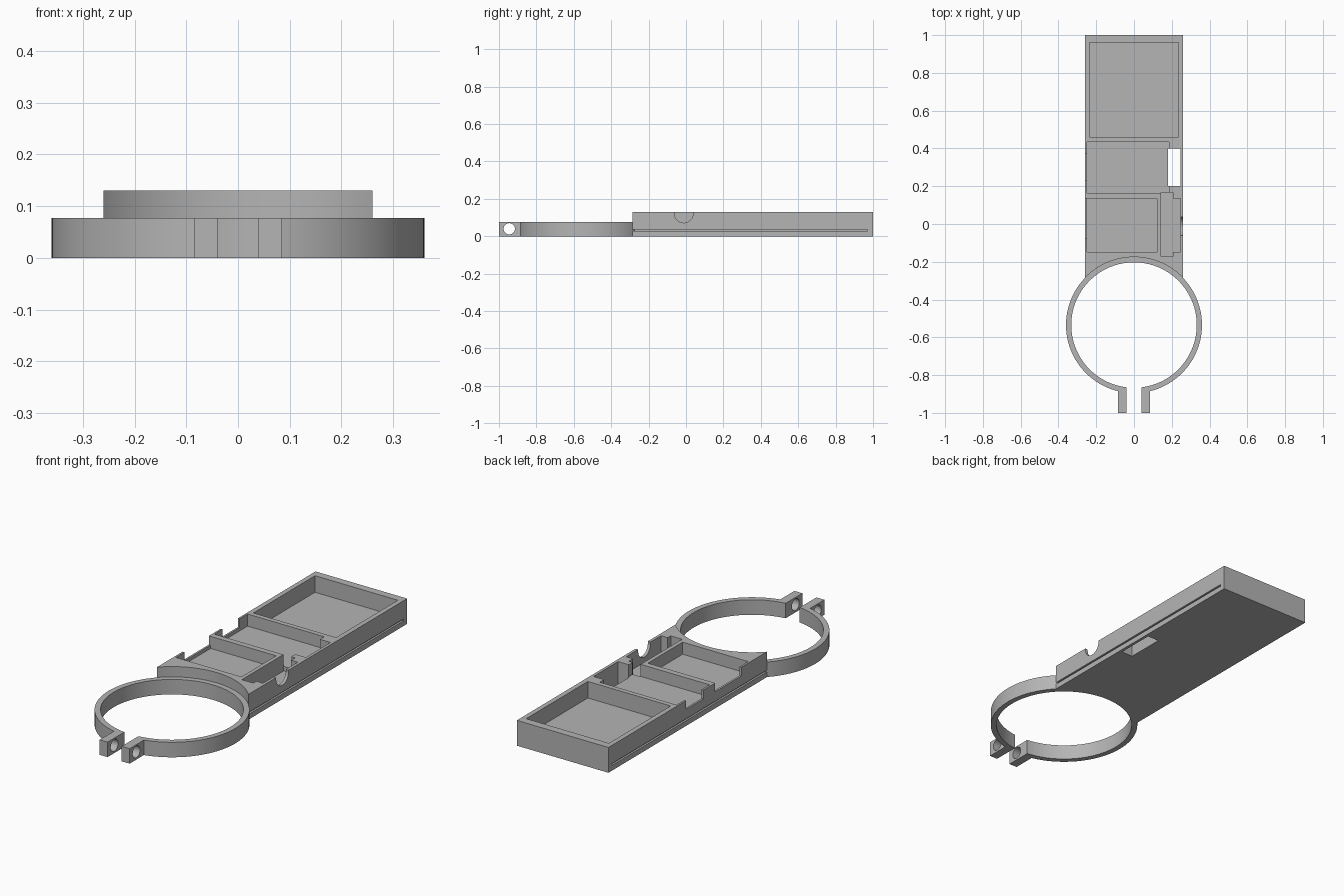
import bpy, math

old = bpy.data.objects.get("Cube")
if old:
    bpy.data.objects.remove(old, do_unlink=True)

RING_Y, OUTER, BORE = -0.535, 0.36, 0.332
RING_H, TRAY_H = 0.077, 0.13

grey = bpy.data.materials.new("plain grey")
grey.use_nodes = True
colour = (0.46, 0.46, 0.46, 1)
grey.diffuse_color = colour
grey.node_tree.nodes["Principled BSDF"].inputs["Base Color"].default_value = colour


def box(name, x0, x1, y0, y1, z0, z1):
    bpy.ops.mesh.primitive_cube_add(size=1, location=((x0 + x1) / 2, (y0 + y1) / 2, (z0 + z1) / 2))
    ob = bpy.context.object
    ob.name = name
    ob.scale = (x1 - x0, y1 - y0, z1 - z0)
    bpy.ops.object.transform_apply(location=True, rotation=True, scale=True)
    return ob


def disc(name, radius, z0, z1):
    bpy.ops.mesh.primitive_cylinder_add(vertices=128, radius=radius, depth=z1 - z0,
                                        location=(0, RING_Y, (z0 + z1) / 2))
    bpy.context.object.name = name
    return bpy.context.object


def cross_hole(name, radius, x0, x1, y, z):
    bpy.ops.mesh.primitive_cylinder_add(vertices=48, radius=radius, depth=x1 - x0,
                                        location=((x0 + x1) / 2, y, z),
                                        rotation=(0, math.pi / 2, 0))
    bpy.context.object.name = name
    return bpy.context.object


def combine(body, tool, operation):
    mod = body.modifiers.new(tool.name, "BOOLEAN")
    mod.operation, mod.object, mod.solver = operation, tool, "EXACT"
    tool.hide_render = True
    bpy.context.view_layer.objects.active = body
    bpy.ops.object.modifier_apply(modifier=mod.name)
    bpy.data.objects.remove(tool, do_unlink=True)


# Solid tray, clamp disc and clamp ears
body = box("clamp_tray", -0.26, 0.26, -0.3, 1, 0, TRAY_H)
combine(body, disc("clamp_disc", OUTER, 0, RING_H), "UNION")
for side in (-1, 1):
    xs = sorted((side * 0.03, side * 0.085))
    combine(body, box("ear", *xs, -1, -0.84, 0, RING_H), "UNION")

# Clamp ring bore, step above the ring, gap and bolt hole
top = TRAY_H + 0.1
cutters = [
    disc("ring_step", OUTER, RING_H, top),
    disc("ring_bore", BORE, -0.1, top + 0.1),
    box("clamp_gap", -0.04, 0.04, -1.1, -0.7, -0.1, top),
    cross_hole("bolt_hole", 0.03, -0.2, 0.2, -0.945, 0.04),
    # Pockets in the tray
    box("large_pocket", -0.235, 0.235, 0.46, 0.96, 0.045, top),
    box("middle_pocket", -0.25, 0.185, 0.165, 0.435, 0.068, top),
    box("front_pocket", -0.25, 0.122, -0.147, 0.135, 0.068, top),
    box("switch_pocket", 0.142, 0.207, -0.172, 0.168, 0.045, top),
    box("switch_side", 0.2, 0.245, -0.147, 0.135, 0.045, top),
    box("through_slot", 0.18, 0.245, 0.2, 0.4, -0.1, top),
    # Side wall openings
    box("middle_notch", -0.3, -0.24, 0.23, 0.37, 0.085, top),
    box("front_notch", -0.3, -0.24, -0.077, 0.135, 0.085, top),
    cross_hole("switch_notch", 0.05, 0.225, 0.3, -0.012, 0.122),
    box("switch_notch_mouth", 0.225, 0.3, -0.062, 0.038, 0.122, top),
    # Long grooves in both sides
    box("left_groove", 0.25, 0.3, -0.4, 0.97, 0.027, 0.036),
    box("right_groove", -0.3, -0.25, -0.4, 0.97, 0.027, 0.036),
]
# Keep the grooves clear of the clamp ring
for groove in cutters[-2:]:
    combine(groove, disc("ring_guard", OUTER, -0.1, top), "DIFFERENCE")
for cutter in cutters:
    combine(body, cutter, "DIFFERENCE")

body.data.materials.clear()
body.data.materials.append(grey)
for face in body.data.polygons:
    face.material_index = 0
bpy.ops.object.select_all(action="DESELECT")
body.select_set(True)
bpy.context.view_layer.objects.active = body
bpy.ops.object.shade_smooth_by_angle(angle=math.radians(30))
